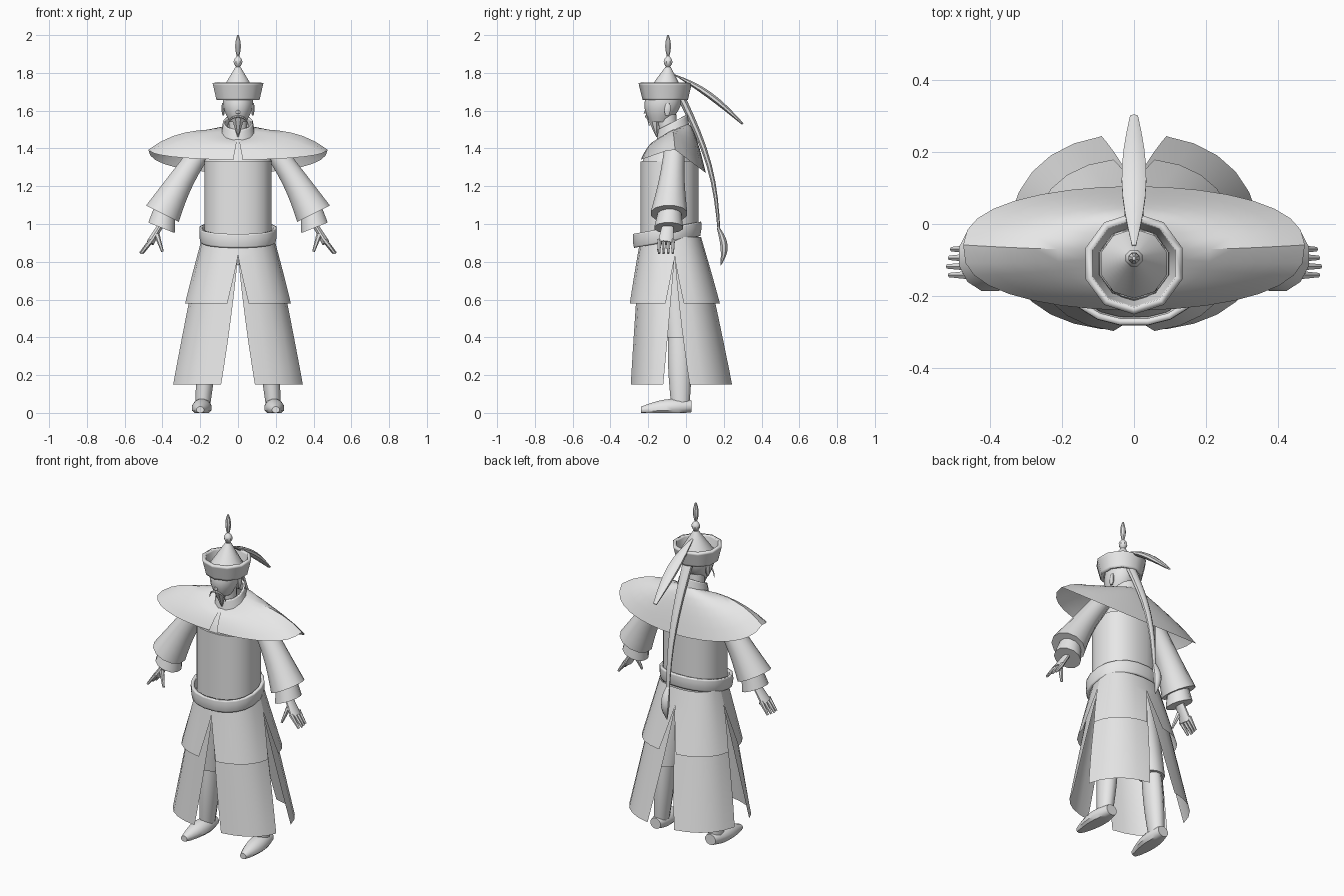
import bpy, bmesh, math
from mathutils import Vector

if "Cube" in bpy.data.objects:
    bpy.data.objects.remove(bpy.data.objects["Cube"])

grey = bpy.data.materials.new("plain_grey")
grey.use_nodes = True
grey.diffuse_color = (.8, .8, .8, 1)
grey.node_tree.nodes["Principled BSDF"].inputs["Base Color"].default_value = grey.diffuse_color

SIDEWAYS, DEPTH, UP = Vector((1, 0, 0)), Vector((0, 1, 0)), Vector((0, 0, 1))
parts = []


def mix(a, b, t):
    return a + (b - a) * t


def signed_power(value, exponent):
    return math.copysign(abs(value) ** exponent, value)


def skin(name, rings, closed, caps=False, mirror=False, thickness=0):
    """Skin a list of point rings into one mesh object."""
    bm = bmesh.new()
    rows = [[bm.verts.new(point) for point in ring] for ring in rings]
    count = len(rows[0])
    for low, high in zip(rows, rows[1:]):
        for i in range(count if closed else count - 1):
            j = (i + 1) % count
            bm.faces.new((low[i], low[j], high[j], high[i]))
    if caps:
        bm.faces.new(rows[0])
        bm.faces.new(rows[-1])
    bmesh.ops.remove_doubles(bm, verts=bm.verts, dist=.0001)
    bmesh.ops.recalc_face_normals(bm, faces=bm.faces)
    mesh = bpy.data.meshes.new(name)
    bm.to_mesh(mesh)
    bm.free()
    mesh.materials.append(grey)
    part = bpy.data.objects.new(name, mesh)
    bpy.context.collection.objects.link(part)
    if thickness:
        part.modifiers.new("thickness", 'SOLIDIFY').thickness = thickness
    if mirror:
        part.modifiers.new("mirror", 'MIRROR')
    parts.append(part)


def limb(name, start, end, radius, end_radius, flat=1, bulge=0, bend=(0, 0, 0), axis=None,
         across=SIDEWAYS, sides=12, square=1, mirror=False, thickness=0):
    """Tapered elliptical tube; bulge and bend are strongest halfway along it."""
    start, end, bend = Vector(start), Vector(end), Vector(bend)
    steps = 8
    rings = []
    for step in range(steps + 1):
        t = step / steps
        swell = math.sin(math.pi * t)
        centre = start.lerp(end, t) + bend * swell
        along = axis or end - start + bend * math.pi * math.cos(math.pi * t)
        along = along.normalized()
        u = (across - along * across.dot(along)).normalized()
        v = along.cross(u) * flat
        r = mix(radius, end_radius, t) + bulge * swell
        ring = []
        for side in range(sides):
            angle = math.tau * (side + .5) / sides
            point = centre + r * (u * signed_power(math.cos(angle), square)
                                  + v * signed_power(math.sin(angle), square))
            point.z = max(point.z, 0)
            ring.append(point)
        rings.append(ring)
    skin(name, rings, closed=True, caps=not thickness, mirror=mirror, thickness=thickness)


# hat with turned-up brim, finial and trailing feather
limb("hat_brim", (0, -.11, 1.66), (0, -.11, 1.75), .1, .122, axis=UP, sides=10, thickness=.02)
limb("hat_crown", (0, -.11, 1.7), (0, -.095, 1.83), .097, .015, axis=UP, sides=10)
limb("finial_ball", (0, -.095, 1.83), (0, -.095, 1.89), .01, .006, bulge=.017, sides=8)
limb("finial_spike", (0, -.095, 1.89), (0, -.095, 2), .008, .005, bulge=.01, sides=8)
limb("hat_feather", (0, -.06, 1.79), (0, .3, 1.53), .006, .012, flat=.5, bulge=.028,
     bend=(0, 0, .025), sides=8)

# head and face
limb("neck", (0, -.09, 1.44), (0, -.1, 1.58), .05, .05, axis=UP)
limb("head", (0, -.14, 1.54), (0, -.113, 1.69), .045, .08, flat=1.2, bulge=.015, axis=UP, sides=14)
limb("nose", (0, -.2, 1.63), (0, -.212, 1.585), .006, .013, axis=UP, sides=6)
limb("brow", (0, -.205, 1.637), (.06, -.175, 1.64), .007, .004, across=UP, sides=6, mirror=True)
limb("ear", (.078, -.1, 1.575), (.08, -.095, 1.64), .005, .005, flat=2, bulge=.004,
     axis=UP, sides=8, mirror=True)
limb("moustache", (0, -.212, 1.57), (.055, -.195, 1.52), .007, .002, bend=(.01, 0, .012),
     across=DEPTH, sides=6, mirror=True)
limb("beard", (0, -.172, 1.56), (0, -.155, 1.46), .036, .003, axis=UP, sides=8)

# long braid with tassel
limb("braid", (0, -.02, 1.66), (0, .175, .96), .032, .011, flat=.7, bend=(0, .045, 0), sides=8)
limb("braid_tassel", (0, .17, .98), (0, .183, .78), .01, .002, flat=.8, bulge=.02,
     bend=(0, .025, 0), sides=8)

# stand-up collar low at the throat, torso, and tilted belt
limb("collar", (0, -.07, 1.46), (0, -.07, 1.54), .095, .08, flat=1.1, axis=UP - DEPTH / 2, thickness=.01)
limb("torso", (0, -.088, .9), (0, -.088, 1.33), .18, .18, flat=.86, axis=UP, sides=20, square=.85)
limb("shoulders", (0, -.088, 1.33), (0, -.075, 1.47), .18, .07, flat=.8, bulge=.02, axis=UP, sides=20)
limb("belt", (0, -.1, .905), (0, -.1, .98), .2, .206, flat=.9, bulge=.004, axis=UP - DEPTH * .18,
     sides=20, square=.9, thickness=.018)


# wide shoulder cape, open at the throat and lowest at the back
def cape_point(spread, angle):
    sine = math.sin(angle)
    front, back = -.14 - .1 * spread ** .5, .015 + .09 * spread
    side_height = 1.5 - .1 * spread ** 3
    if sine < 0:
        edge_height, blend = 1.45 - .11 * spread, -sine
    else:
        edge_height, blend = 1.53 - .26 * spread ** 1.5, sine
    return (mix(.08, .475, spread) * max(math.cos(angle), 0),
            mix(front, back, (1 + signed_power(sine, .8)) / 2),
            mix(side_height, edge_height, blend ** .8))


columns, rows = 16, 6
throat, spine = math.radians(-87), math.radians(90)
skin("shoulder_cape",
     [[cape_point(row / rows, mix(throat, spine, column / columns)) for column in range(columns + 1)]
      for row in range(rows + 1)], closed=False, mirror=True)


# skirt panels, with slits at the front, back and sides that widen downwards
def skirt(name, hem, width, front, back, slit):
    waist, centre, steps, segments = .93, -.06, 8, 5
    for face, top_y, hem_y in (("front", -.24, front), ("back", .08, back)):
        panel = []
        for step in range(steps + 1):
            t = step / steps
            z = mix(waist, hem, t)
            gap = slit * max(0, .82 - z)
            reach = mix(top_y, hem_y, t) - centre
            row = []
            for segment in range(segments + 1):
                angle = math.radians(mix(gap, 90 - gap, segment / segments))
                row.append((mix(.19, width, t) * max(math.cos(angle), 0) ** .87,
                            centre + reach * math.sin(angle) ** .87, z))
            panel.append(row)
        skin(face + "_" + name, panel, closed=False, mirror=True)


skirt("long_skirt", hem=.15, width=.35, front=-.297, back=.25, slit=18)
skirt("short_skirt", hem=.58, width=.283, front=-.3, back=.182, slit=38)

# sleeves with flared hems, and inner cuffs
limb("sleeve", (.18, -.06, 1.41), (.4, -.09, 1.055), .055, .1, bulge=-.008, bend=(.01, 0, 0),
     axis=SIDEWAYS / 2 - UP, across=DEPTH, mirror=True)
limb("cuff", (.385, -.085, 1.08), (.405, -.092, .98), .06, .078,
     axis=SIDEWAYS * .4 - UP, across=DEPTH, mirror=True)

# hands
limb("palm", (.405, -.095, 1), (.465, -.108, .9), .03, .042, flat=.5, across=DEPTH, mirror=True)
for index, name in enumerate(("little", "ring", "middle", "index")):
    y = -.07 - .024 * index
    limb(name + "_finger", (.458, y, .915), (.518 - .006 * abs(index - 2), y, .845), .013, .007,
         across=DEPTH, sides=6, mirror=True)
limb("thumb", (.43, -.125, .945), (.4, -.148, .855), .015, .007, across=DEPTH, sides=6, mirror=True)

# trousers and boots
limb("trouser_leg", (.1, -.07, .88), (.152, -.035, .4), .09, .078, axis=UP, mirror=True)
limb("boot_shaft", (.186, -.03, .04), (.155, -.035, .43), .04, .05, flat=1.25, bulge=.006,
     axis=UP, mirror=True)
limb("boot_foot", (.186, .03, .035), (.2, -.237, .016), .036, .02, flat=.9, bulge=.025,
     axis=-DEPTH, mirror=True)

# smooth shading with sharp creases kept
bpy.ops.object.select_all(action='DESELECT')
for part in parts:
    part.select_set(True)
bpy.context.view_layer.objects.active = parts[0]
bpy.ops.object.shade_smooth_by_angle(angle=math.radians(40))
